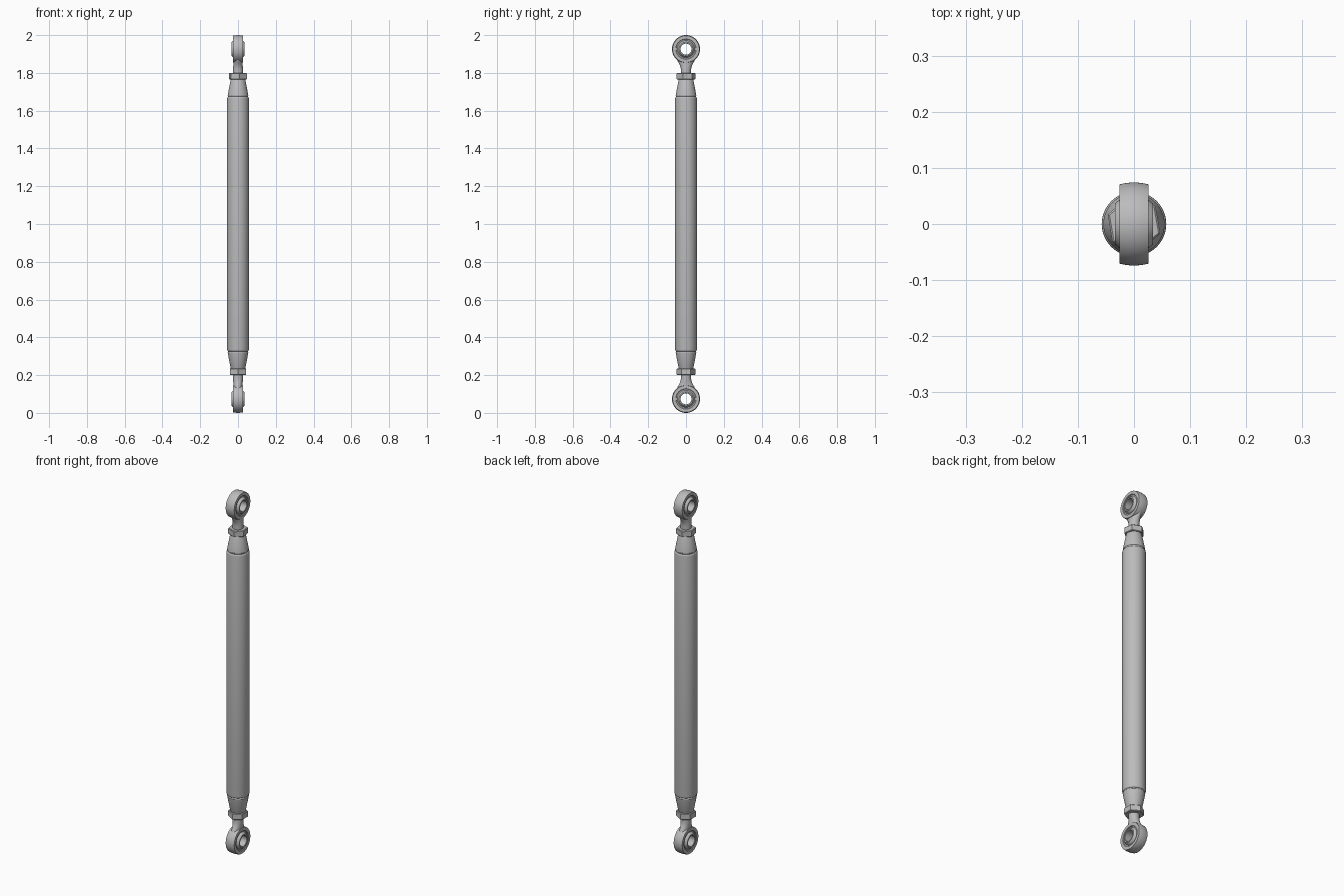
import bpy, bmesh, math
from mathutils import Vector

if "Cube" in bpy.data.objects:
    bpy.data.objects.remove(bpy.data.objects["Cube"])

steel = bpy.data.materials.new("steel grey")
steel.diffuse_color = (0.5, 0.5, 0.5, 1)
steel.use_nodes = True
steel.node_tree.nodes["Principled BSDF"].inputs["Base Color"].default_value = steel.diffuse_color


def finish(bm, name, angle=35):
    bmesh.ops.remove_doubles(bm, verts=bm.verts, dist=1e-6)
    bmesh.ops.recalc_face_normals(bm, faces=bm.faces)
    me = bpy.data.meshes.new(name)
    bm.to_mesh(me)
    bm.free()
    ob = bpy.data.objects.new(name, me)
    bpy.context.collection.objects.link(ob)
    me.materials.append(steel)
    bpy.ops.object.select_all(action='DESELECT')
    bpy.context.view_layer.objects.active = ob
    ob.select_set(True)
    bpy.ops.object.shade_smooth_by_angle(angle=math.radians(angle))
    return ob


def revolve(name, profile, axis, centre=(0, 0, 0), closed=False, seg=48):
    """Revolve (radius, position along axis) points about the x or z axis."""
    bm = bmesh.new()
    c = Vector(centre)
    pts = [Vector((a, 0, r)) if axis == 'X' else Vector((r, 0, a)) for r, a in profile]
    vs = [bm.verts.new(p + c) for p in pts]
    edges = [bm.edges.new(p) for p in zip(vs, vs[1:])]
    if closed:
        edges.append(bm.edges.new((vs[-1], vs[0])))
    bmesh.ops.spin(bm, geom=vs + edges, cent=c, steps=seg, angle=2 * math.pi,
                   axis=(1, 0, 0) if axis == 'X' else (0, 0, 1))
    return finish(bm, name)


def loft(name, sections, z0, s, seg=40, power=1.0):
    """Skin elliptical sections (distance, half x, half y) from an eye centre."""
    bm = bmesh.new()
    rings = []
    for d, a, b in sections:
        rings.append([bm.verts.new((a * math.cos(2 * math.pi * i / seg),
                                    b * math.sin(2 * math.pi * i / seg),
                                    z0 + s * d)) for i in range(seg)])
    for r, q in zip(rings, rings[1:]):
        for i in range(seg):
            j = (i + 1) % seg
            bm.faces.new((r[i], r[j], q[j], q[i]))
    bm.faces.new(rings[0])
    bm.faces.new(rings[-1])
    return finish(bm, name)


def hex_nut(name, z, height, turn):
    # Hexagon with its corners chamfered at both ends
    bm = bmesh.new()
    bmesh.ops.create_cone(bm, cap_ends=True, segments=6, radius1=0.05, radius2=0.05, depth=height)
    rim = [e for e in bm.edges if abs(e.verts[0].co.z - e.verts[1].co.z) < 1e-6]
    bmesh.ops.bevel(bm, geom=rim, offset=0.003, segments=1, affect='EDGES')
    ob = finish(bm, name, 20)
    ob.location.z = z
    ob.rotation_euler.z = math.radians(turn)


# Main tube with rounded ends
half = [(0.0, 0.675), (0.050, 0.675), (0.0545, 0.673), (0.0565, 0.670), (0.0575, 0.664)]
revolve("tube", [(r, 1 - z) for r, z in half] + [(r, 1 + z) for r, z in reversed(half)],
        'Z', seg=64)

for label, s, z0, turn in (("top", 1, 1.926, 10), ("bottom", -1, 0.074, 0)):
    eye = (0, 0, z0)
    end = 1 + s * 0.675

    # Tapered tube end
    taper = [(0, -0.01), (0.0525, -0.01), (0.0525, 0.003), (0.0545, 0.006), (0.0535, 0.012),
             (0.039, 0.088), (0.037, 0.092), (0, 0.092)]
    revolve(label + "_taper", [(r, end + s * z) for r, z in taper], 'Z')

    # Lock nut
    hex_nut(label + "_lock_nut", 1 + s * 0.782, 0.034, turn)

    # Threaded shank flaring into the eye
    loft(label + "_shank", [(0.18, .027, .027), (0.115, .027, .027), (0.104, .0265, .0275),
                            (0.094, .0255, .0295), (0.084, .0245, .033), (0.074, .024, .038),
                            (0.064, .0235, .044), (0.056, .023, .0475)], z0, -s)

    # Crowned outer eye ring
    crown = [(0.0705 + 0.0035 * (1 - (x / 0.026) ** 2), x)
             for x in (-.026, -.0195, -.013, -.0065, 0, .0065, .013, .0195, .026)]
    revolve(label + "_eye_ring", crown + [(0.054, .026), (0.052, .024), (0.052, -.024),
                                          (0.054, -.026)], 'X', eye, True, 64)

    # Recessed bearing liner
    revolve(label + "_liner", [(0.0525, -.021), (0.0525, .021), (0.0455, .021), (0.0455, -.021)],
            'X', eye, True, 64)

    # Bored swivel ball
    ball = [(math.sqrt(0.05 ** 2 - x * x), x) for x in [0.034 * k / 6 for k in range(-6, 7)]]
    revolve(label + "_ball", ball + [(0.0305, .034), (0.029, .0325), (0.029, -.0325),
                                     (0.0305, -.034)], 'X', eye, True, 64)
